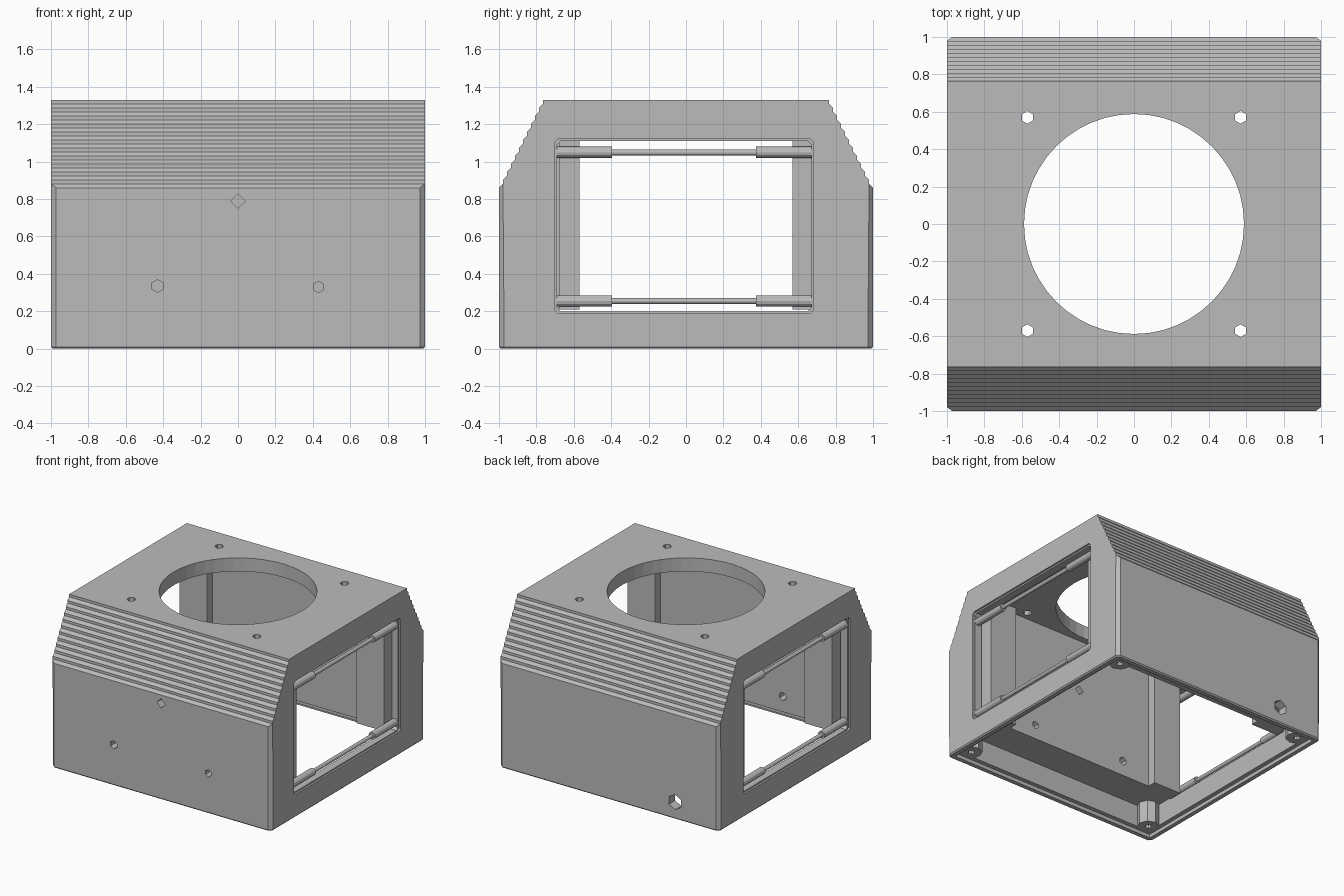
import bpy, bmesh, math
from mathutils import Matrix, Vector

cube = bpy.data.objects.get("Cube")
if cube:
    bpy.data.objects.remove(cube, do_unlink=True)

grey = bpy.data.materials.new("plain grey")
grey.use_nodes = True
COLOUR = (0.5, 0.5, 0.5, 1)
grey.diffuse_color = COLOUR
grey.node_tree.nodes["Principled BSDF"].inputs["Base Color"].default_value = COLOUR


def finish(name, bm):
    bmesh.ops.recalc_face_normals(bm, faces=bm.faces)
    mesh = bpy.data.meshes.new(name)
    bm.to_mesh(mesh)
    bm.free()
    mesh.materials.append(grey)
    obj = bpy.data.objects.new(name, mesh)
    bpy.context.collection.objects.link(obj)
    return obj


def box(name, lo, hi, chamfer=0):
    """Box between two corners; chamfer trims its edges along x."""
    lo, hi = Vector(lo), Vector(hi)
    bm = bmesh.new()
    bmesh.ops.create_cube(bm, size=1)
    bmesh.ops.scale(bm, vec=hi - lo, verts=bm.verts)
    bmesh.ops.translate(bm, vec=(lo + hi) / 2, verts=bm.verts)
    if chamfer:
        along_x = [e for e in bm.edges if abs(e.verts[0].co.x - e.verts[1].co.x) > 1e-4]
        bmesh.ops.bevel(bm, geom=along_x, offset=chamfer, segments=1, affect='EDGES')
    return finish(name, bm)


def cylinder(name, centre, radius, length, sides=6, axis='Z'):
    bm = bmesh.new()
    turn = Matrix.Rotation(math.pi / 2, 4, 'X') if axis == 'Y' else Matrix()
    bmesh.ops.create_cone(bm, cap_ends=True, segments=sides, radius1=radius, radius2=radius,
                          depth=length, matrix=Matrix.Translation(centre) @ turn)
    return finish(name, bm)


def cut(target, cutter):
    """Subtract the cutter from the target for good and discard it."""
    cutter.hide_render = True
    mod = target.modifiers.new("cut", 'BOOLEAN')
    mod.operation, mod.solver, mod.object = 'DIFFERENCE', 'EXACT', cutter
    bpy.context.view_layer.update()
    graph = bpy.context.evaluated_depsgraph_get()
    mesh = bpy.data.meshes.new_from_object(target.evaluated_get(graph))
    target.modifiers.clear()
    target.data = mesh
    bpy.data.objects.remove(cutter, do_unlink=True)


# Housing profile with ribbed, inward-sloping shoulders
SHOULDER, TOP, STEPS = 0.86, 1.33, 11
run = 0.235 / STEPS
rise = (TOP - SHOULDER) / STEPS
half = [(1, 0), (1, SHOULDER)]
for i in range(STEPS):
    y = 1 - run * (i + 1)
    half += [(y, SHOULDER + rise * i + run), (y, SHOULDER + rise * (i + 1))]
profile = half + [(-y, z) for y, z in reversed(half)]

bm = bmesh.new()
face = bm.faces.new([bm.verts.new((-1, y, z)) for y, z in profile])
new = bmesh.ops.extrude_face_region(bm, geom=[face])["geom"]
bmesh.ops.translate(bm, vec=(2, 0, 0), verts=[g for g in new if isinstance(g, bmesh.types.BMVert)])


def lies_on(edge, test):
    return all(test(v.co) for v in edge.verts)


corners = [e for e in bm.edges
           if lies_on(e, lambda c: abs(c.y) > 0.999)
           and abs(e.verts[0].co.z - e.verts[1].co.z) > 0.5]
bmesh.ops.bevel(bm, geom=corners, offset=0.028, segments=1, affect='EDGES')
foot = [e for e in bm.edges if lies_on(e, lambda c: abs(c.z) < 1e-4)]
bmesh.ops.bevel(bm, geom=foot, offset=0.01, segments=1, affect='EDGES')
housing = finish("housing", bm)

# Hollow interior: base recess, wide lower bay, narrower main chamber
CEILING, LEDGE = 1.22, 0.21
cut(housing, box("recess", (-.955, -.955, -.1), (.955, .955, .03)))
cut(housing, box("bay", (-.92, -.92, -.1), (.92, .92, LEDGE)))
cut(housing, box("chamber", (-.92, -.64, .1), (.92, .64, CEILING)))

# Side windows with a shallow stepped edge
for s in (-1, 1):
    for name, grow, inner in (("window", 0, .85), ("window_lip", .012, .985)):
        x0, x1 = sorted((s * inner, s * 1.1))
        cut(housing, box(name, (x0, -.69 - grow, .2 - grow), (x1, .67 + grow, 1.11 + grow), .02))

# Round top opening and its four bolt holes
cut(housing, cylinder("top_opening", (0, 0, TOP), .588, .5, 48))
for x in (-.57, .57):
    for y in (-.57, .57):
        cut(housing, cylinder("bolt_hole", (x, y, TOP), .034, .5))

# Front fixing holes and rear cable hole
for x, z, r, sides in ((0, .79, .038, 4), (-.43, .335, .034, 6), (.43, .33, .03, 6)):
    cut(housing, cylinder("front_hole", (x, -.85, z), r, .6, sides, 'Y'))
cut(housing, cylinder("cable_hole", (-.6, .95, .14), .062, .3, 6, 'Y'))

# Inner posts and base screw bosses in each corner
for sx, side in ((-1, "right"), (1, "left")):
    for sy, end in ((-1, "front"), (1, "rear")):
        xs, ys = sorted((sx * .68, sx * .93)), sorted((sy * .57, sy * .68))
        box(f"post_{end}_{side}", (xs[0], ys[0], LEDGE), (xs[1], ys[1], CEILING + .01))
        boss = cylinder(f"screw_boss_{end}_{side}", (sx * .87, sy * .87, .13), .085, .2, 8)
        cut(boss, cylinder("screw_hole", (sx * .87, sy * .87, .05), .025, .15, 8))

    # Guide rods across the window, thicker at both ends
    for z, level in ((.255, "lower"), (1.05, "upper")):
        cylinder(f"rod_{level}_{side}", (sx * .955, -.01, z), .016, 1.3, 12, 'Y')
        for y, end in ((-.55, "front"), (.53, "rear")):
            cylinder(f"rod_sleeve_{level}_{end}_{side}", (sx * .955, y, z), .03, .31, 12, 'Y')
